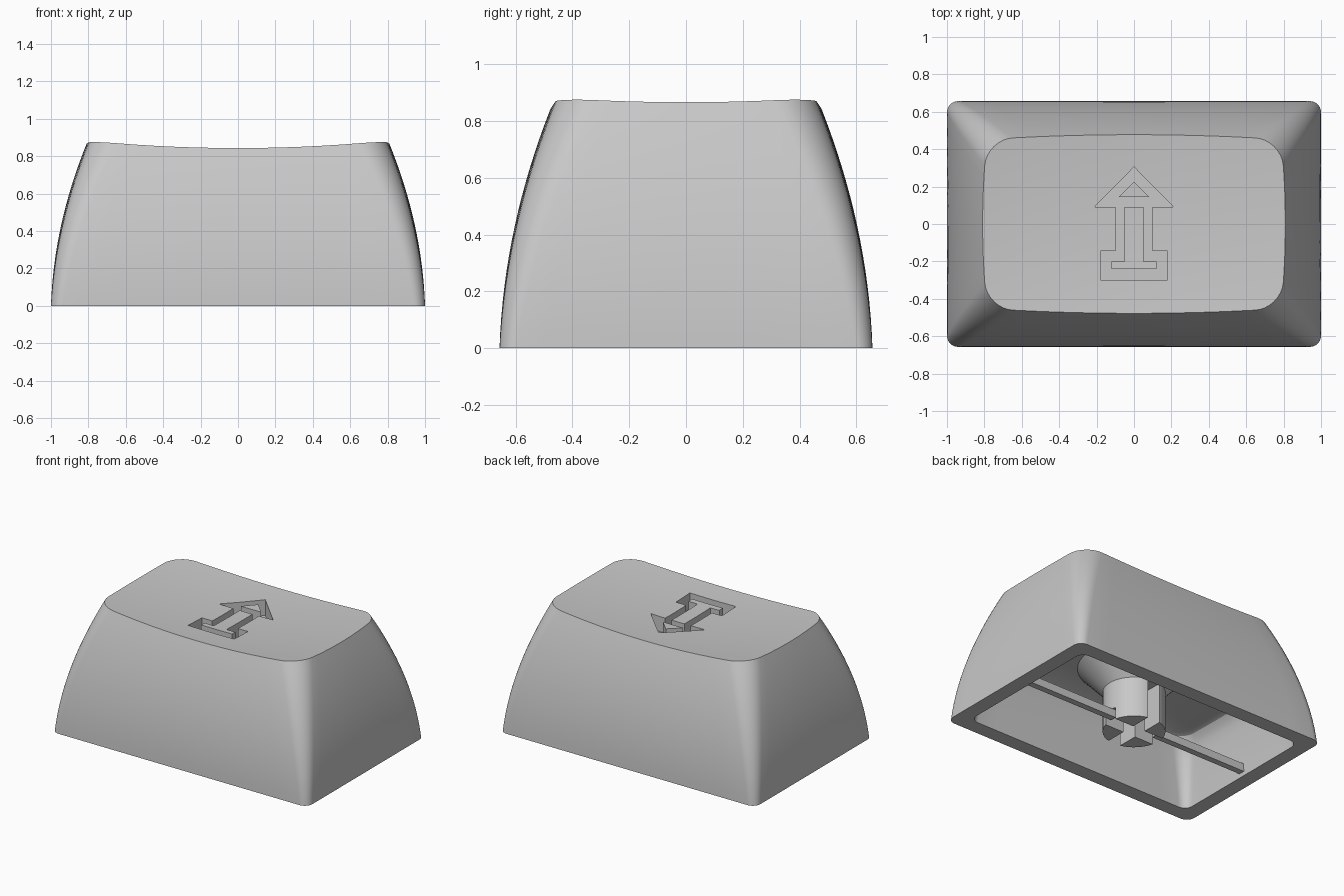
import bpy, bmesh, math

cube = bpy.data.objects.get("Cube")
if cube:
    bpy.data.objects.remove(cube)

grey = bpy.data.materials.new("plain grey")
grey.use_nodes = True
colour = (0.58, 0.58, 0.58, 1)
grey.diffuse_color = colour
grey.node_tree.nodes["Principled BSDF"].inputs["Base Color"].default_value = colour

TOP = 0.87
CEILING = 0.46


def dish(x, y):
    """Height of the scooped top."""
    return 0.824 + 0.065 * x * x + 0.085 * y * y


def outline(z, wall=0.0):
    """Bowed rounded rectangle of the side walls at height z."""
    t = z / TOP
    lean = 0.15 * t + 0.85 * t * t
    hx = 1 - 0.192 * lean - wall
    hy = 0.657 - 0.19 * lean - wall
    r = 0.06 + 0.085 * t
    corners = []
    for q, (sx, sy) in enumerate([(1, 1), (-1, 1), (-1, -1), (1, -1)]):
        for k in range(9):
            a = math.pi / 2 * (q + k / 8)
            corners.append((sx * (hx - r) + r * math.cos(a),
                            sy * (hy - r) + r * math.sin(a)))
    points = []
    for i, (x, y) in enumerate(corners):
        points.append((x, y))
        if i % 9 == 8:                       # subdivide the straight sides
            nx, ny = corners[(i + 1) % len(corners)]
            for k in range(1, 12):
                points.append((x + (nx - x) * k / 12, y + (ny - y) * k / 12))
    bow = 0.022 * t
    return [(x * (1 - bow * (y / hy) ** 2), y * (1 - bow * (x / hx) ** 2))
            for x, y in points]


def outer_ring(t):
    heights = [t * TOP] * len(outline(0))
    ring = []
    for _ in range(3):                       # settle the rim onto the dish
        ring = [outline(z)[i] for i, z in enumerate(heights)]
        heights = [t * dish(x, y) for x, y in ring]
    return [(x, y, h) for (x, y), h in zip(ring, heights)]


def new_object(name, bm):
    bmesh.ops.recalc_face_normals(bm, faces=bm.faces)
    mesh = bpy.data.meshes.new(name)
    bm.to_mesh(mesh)
    bm.free()
    mesh.materials.append(grey)
    obj = bpy.data.objects.new(name, mesh)
    bpy.context.collection.objects.link(obj)
    return obj


def bridge(bm, a, b):
    for i in range(len(a)):
        j = (i + 1) % len(a)
        bm.faces.new((a[i], a[j], b[j], b[i]))


def loft(name, rings):
    """Closed skin through the rings, capped at both ends."""
    bm = bmesh.new()
    loops = [[bm.verts.new(p) for p in ring] for ring in rings]
    for a, b in zip(loops, loops[1:]):
        bridge(bm, a, b)
    bm.faces.new(loops[0])
    bm.faces.new(loops[-1])
    return new_object(name, bm)


def prism(name, points, z0, z1):
    return loft(name, [[(x, y, z) for x, y in points] for z in (z0, z1)])


def box(name, x0, x1, y0, y1, z0, z1):
    return prism(name, [(x0, y0), (x1, y0), (x1, y1), (x0, y1)], z0, z1)


def mirrored(half):
    return half + [(-x, y) for x, y in reversed(half) if x > 0]


def circle(r, z):
    return [(r * math.cos(math.tau * i / 48), r * math.sin(math.tau * i / 48), z)
            for i in range(48)]


def activate(obj):
    bpy.ops.object.select_all(action='DESELECT')
    obj.select_set(True)
    bpy.context.view_layer.objects.active = obj


def cut(obj, cutter):
    mod = obj.modifiers.new("cut", 'BOOLEAN')
    mod.operation = 'DIFFERENCE'
    mod.solver = 'EXACT'
    mod.object = cutter
    activate(obj)
    bpy.ops.object.modifier_apply(modifier=mod.name)
    bpy.data.objects.remove(cutter)


def smooth(obj):
    activate(obj)
    bpy.ops.object.shade_smooth_by_angle(angle=math.radians(30))


# Hollow cap: ceiling, inner walls, rim, outer walls and scooped top in one loft
rings = []
ceiling_edge = outline(CEILING, 0.1)
for s, drop in ((0.5, 0), (0.93, 0), (0.965, 0.01), (0.99, 0.035)):
    rings.append([(x * s, y * s, CEILING - drop) for x, y in ceiling_edge])
for k in range(7):
    z = (CEILING - 0.08) * (1 - k / 6)
    rings.append([(x, y, z) for x, y in outline(z, 0.105)])
rings += [outer_ring(k / 16) for k in range(17)]
rim = rings[-1]
for k in range(1, 24):
    s = 1 - k / 24
    rings.append([(x * s, y * s, dish(x * s, y * s)) for x, y, z in rim])
cap = loft("cap_shell", rings)

# Engraved outlined arrow, with raised islands left inside it
arrow = prism("arrow_cutter", mirrored([
    (0, 0.305), (0.212, 0.09), (0.1, 0.09), (0.1, -0.145),
    (0.18, -0.145), (0.18, -0.3)]), 0.72, 1.0)
cut(arrow, prism("head_island", mirrored([(0, 0.225), (0.08, 0.145)]), 0.6, 1.1))
cut(arrow, prism("shaft_island", mirrored([
    (0.05, 0.09), (0.05, -0.2), (0.12, -0.2), (0.12, -0.24)]), 0.6, 1.1))
cut(cap, arrow)
smooth(cap)

# Round stem flaring out into the ceiling, with a cross-shaped socket
stem = loft("stem", [circle(0.2, 0), circle(0.2, 0.285),
                     circle(0.36, CEILING), circle(0.36, CEILING + 0.02)])
cut(stem, box("slot_along", -0.048, 0.048, -0.21, 0.21, -0.1, 0.285))
cut(stem, box("slot_across", -0.15, 0.15, -0.048, 0.048, -0.1, 0.285))
cut(stem, box("slot_mouth", -0.3, 0.3, -0.048, 0.048, -0.1, 0.085))
smooth(stem)

# Thin ribs from the stem to the end walls
for side, sign in (("left", 1), ("right", -1)):
    x0, x1 = sorted((sign * 0.17, sign * 0.92))
    box(side + "_rib", x0, x1, -0.022, 0.022, 0.03, 0.085)
